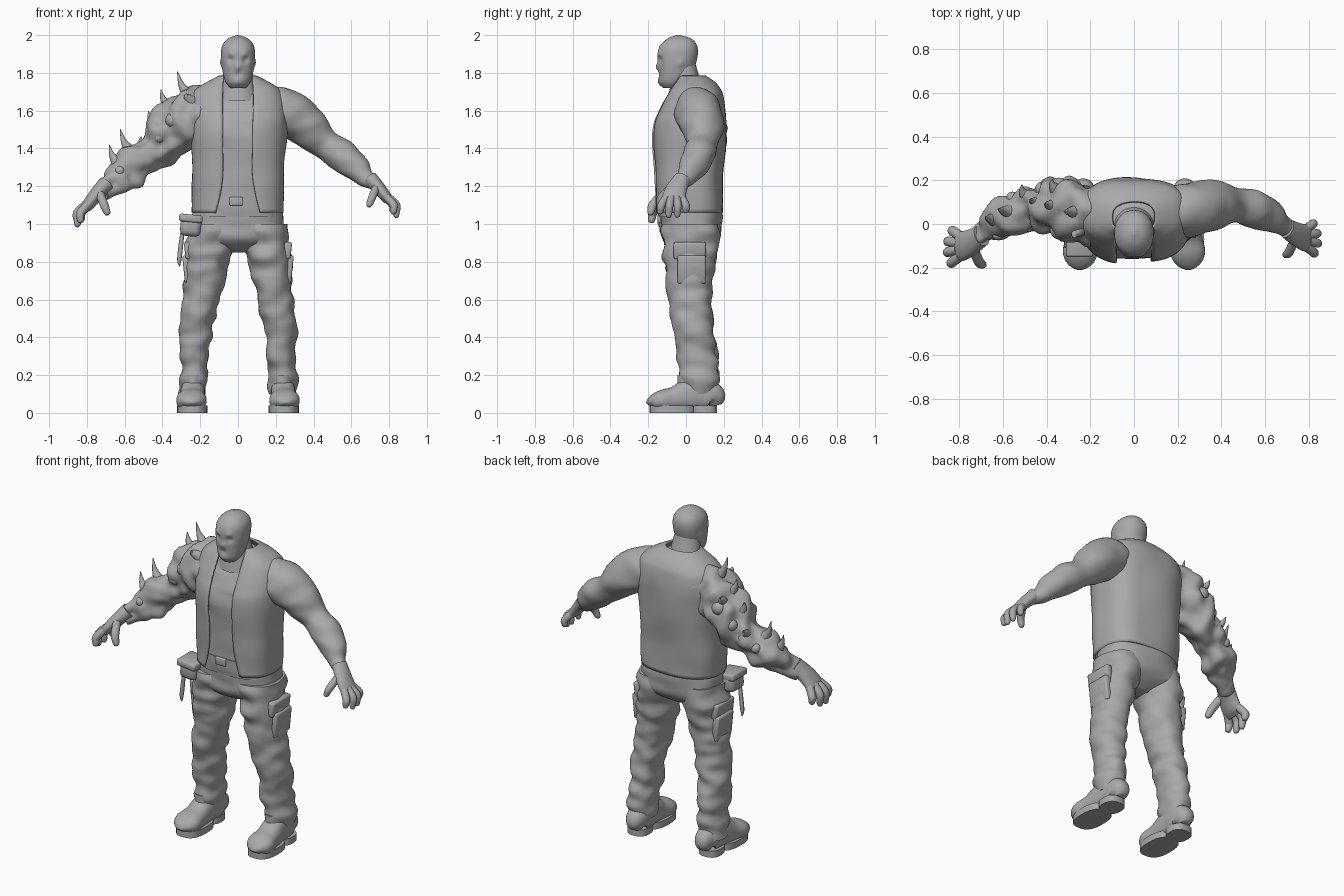
import bpy, bmesh, math
from math import sin, cos, pi
from mathutils import Vector, noise

cube = bpy.data.objects.get("Cube")
if cube:
    bpy.data.objects.remove(cube, do_unlink=True)

clay = bpy.data.materials.new("clay_grey")
clay.use_nodes = True
clay.diffuse_color = (.4, .4, .4, 1)
clay.node_tree.nodes["Principled BSDF"].inputs["Base Color"].default_value = clay.diffuse_color

ALONG_Y = Vector((0, 1, 0))
ALONG_X = Vector((1, 0, 0))
SIDES = {"right": -1, "left": 1}


def finish(name, bm):
    """Turn a bmesh into a smooth-shaded grey object."""
    bmesh.ops.recalc_face_normals(bm, faces=bm.faces)
    mesh = bpy.data.meshes.new(name)
    bm.to_mesh(mesh)
    bm.free()
    mesh.materials.append(clay)
    mesh.shade_smooth()
    mesh.set_sharp_from_angle(angle=math.radians(50))
    obj = bpy.data.objects.new(name, mesh)
    bpy.context.collection.objects.link(obj)
    return obj


def pad(row):
    return tuple(row) + (0,) * (6 - len(row))


def sample(rows, steps):
    """Smoothly interpolate the control rows."""
    out = []
    last = len(rows) - 1
    for i in range(last):
        before, here, after, beyond = (rows[min(max(i + k, 0), last)] for k in (-1, 0, 1, 2))
        for j in range(steps):
            t = j / steps
            out.append([b + .5 * t * (c - a + t * (2 * a - 5 * b + 4 * c - d + t * (3 * (b - c) + d - a)))
                        for a, b, c, d in zip(before, here, after, beyond)])
    return out + [rows[last]]


def power(value, exponent):
    return math.copysign(abs(value) ** (2 / exponent), value)


def loft(name, rows, ref=None, sides=32, steps=6, square=2, fold=0, freq=(7, 7, 14), bumps=()):
    """Skin rings of (x, y, z, radius a, radius b, front gap); rings are level unless ref is given."""
    rows = sample([pad(row) for row in rows], steps)
    centres = [Vector(row[:3]) for row in rows]
    last = len(rows) - 1
    open_front = any(row[5] > 0 for row in rows)
    spans = sides - 1 if open_front else sides
    bm = bmesh.new()
    rings = []
    for i, (x, y, z, radius_a, radius_b, gap) in enumerate(rows):
        a, b = ALONG_X, ALONG_Y
        if ref:
            tangent = (centres[min(i + 1, last)] - centres[max(i - 1, 0)]).normalized()
            b = (ref - tangent * ref.dot(tangent)).normalized()
            a = b.cross(tangent)
        start = math.asin((gap / radius_a) ** (square / 2)) if open_front else 0
        ring = []
        for k in range(sides):
            angle = start + 2 * (pi - start) * k / spans
            out = a * radius_a * power(sin(angle), square) - b * radius_b * power(cos(angle), square)
            point = centres[i] + out
            crease = noise.noise(Vector([u * f for u, f in zip(point, freq)]))
            point += out.normalized() * fold * crease
            for spot, size, push in bumps:
                distance = (point - Vector(spot)).length / size
                point += Vector(push) * math.exp(-distance * distance)
            ring.append(bm.verts.new(point))
        rings.append(ring)
    for low, high in zip(rings, rings[1:]):
        for k in range(spans):
            m = (k + 1) % sides
            bm.faces.new((low[k], low[m], high[m], high[k]))
    if not open_front:
        bm.faces.new(rings[0])
        bm.faces.new(rings[-1])
    return finish(name, bm)


def column(name, rows, **options):
    """Level rings given as (z, half width, front y, back y, centre x, front gap)."""
    return loft(name, [(x, (front + back) / 2, z, width, (back - front) / 2, gap)
                       for z, width, front, back, x, gap in map(pad, rows)], **options)


def tube(name, path, **options):
    """Round tube through (point, radius) pairs."""
    return loft(name, [(*point, radius, radius) for point, radius in path], ref=ALONG_Y, **options)


def box(name, centre, size, tilt=0):
    bm = bmesh.new()
    bmesh.ops.create_cube(bm, size=1)
    bmesh.ops.scale(bm, vec=size, verts=bm.verts)
    bmesh.ops.bevel(bm, geom=bm.edges[:], offset=min(size) / 4, segments=2, profile=.5, affect='EDGES')
    obj = finish(name, bm)
    obj.location = centre
    obj.rotation_euler.y = tilt


# Head with nose, mouth, chin, eye sockets, brows and ears pushed into the surface
features = [((0, -.16, 1.83), .018, (0, -.02, 0)),
            ((0, -.15, 1.79), .014, (0, .007, 0)),
            ((0, -.14, 1.75), .025, (0, -.008, 0))]
for s in SIDES.values():
    features += [((s * .04, -.14, 1.87), .018, (0, .014, 0)),
                 ((s * .04, -.15, 1.9), .02, (0, -.01, 0)),
                 ((s * .09, -.03, 1.85), .02, (s * .008, 0, 0))]
column("head", [(1.72, .04, -.12, -.03), (1.75, .065, -.14, 0), (1.8, .08, -.145, .035),
                (1.88, .09, -.15, .06), (1.94, .085, -.14, .06), (1.98, .055, -.1, .03),
                (2, .006, -.05, -.03)], sides=64, steps=9, square=2.2, bumps=features)
column("neck", [(1.65, .12, -.1, .12), (1.75, .09, -.08, .08), (1.85, .07, -.07, .05)])

# Open sleeveless vest, and a shirt inset beneath it
chest = [((s * .11, -.16, 1.5), .09, (0, -.01, 0)) for s in SIDES.values()]
body = [(1.06, .245, -.165, .195), (1.25, .245, -.17, .2), (1.5, .255, -.17, .21),
        (1.6, .26, -.14, .21), (1.68, .25, -.1, .195), (1.72, .215, -.08, .175),
        (1.755, .155, -.06, .145), (1.785, .1, -.05, .1)]
vest = column("vest", [(*row, 0, .08 + max(0, 1.25 - row[0]) / 5) for row in body],
              sides=72, square=2.6, fold=.012, freq=(6, 6, 6), bumps=chest)
vest.modifiers.new("cloth_thickness", 'SOLIDIFY').thickness = .012
inset = .022
column("shirt", [(z - inset, width - inset, front + inset, back - inset) for z, width, front, back in body],
       sides=48, square=2.6, fold=.012, freq=(5, 5, 18), bumps=chest)

# Trousers seat, belt and buckle
column("hips", [(1.12, .23, -.135, .18), (1, .245, -.13, .19), (.91, .24, -.12, .17),
                (.85, .06, -.03, .08)], sides=48, square=2.4, fold=.012)
column("belt", [(z, .235, -.15, .19) for z in (1.1, 1.14)], sides=48, steps=1, square=2.4)
box("buckle", (-.01, -.15, 1.12), (.07, .02, .045))


def leg_ring(z, s):
    """Trouser leg section: spreads outward and narrows toward the ankle."""
    return (z, .07 + .07 * z * z, -.125 + .13 * (1 - z) ** 1.5,
            .152 + .02 * cos(8 * (z - .2)), s * (.24 - .12 * z * z))


# Trouser legs, cargo pockets and boots
foot = [(.16, .06, .03), (.14, .15, .06), (.04, .18, .065), (-.06, .13, .07),
        (-.13, .11, .08), (-.175, .08, .06), (-.19, .05, .02)]
for side, s in SIDES.items():
    column(side + "_trouser_leg", [leg_ring(1 - i / 10, s) for i in range(10)],
           sides=48, square=2.2, fold=.024, freq=(8, 8, 14))
    box(side + "_pocket_flap", (s * .262, .02, .86), (.04, .17, .09), s * .12)
    box(side + "_pocket", (s * .268, .03, .76), (.04, .15, .15), s * .1)
    loft(side + "_boot_foot", [(s * (.24 - y / 20), y, top / 2 + .01, top / 2, width)
                               for y, top, width in foot], ref=ALONG_X, square=2.3)
    column(side + "_boot_cuff", [(z, .06, -.045, .14, s * .236) for z in (.08, .2)])
    for part, front, back, width in (("heel", .03, .165, .064), ("sole", -.192, .05, .08)):
        column(side + "_boot_" + part, [(z, width, front, back, s * .242) for z in (0, .04)],
               steps=1, square=2.6)

# Belt pouch with flap and a hanging blade on the right hip
box("pouch", (-.25, -.075, .99), (.11, .13, .11), .1)
box("pouch_flap", (-.25, -.08, 1.03), (.124, .142, .04), .1)
tube("hanging_blade", [((-.295, -.1, .95), .011), ((-.31, -.1, .82), .012), ((-.31, -.1, .775), .002)], sides=8)

# Arms: the right one sags, swells and grows lumps
left_arm = [(.13, .06, 1.6, .1), (.22, .06, 1.6, .12), (.32, .08, 1.55, .12), (.4, .09, 1.48, .1),
            (.47, .09, 1.42, .08), (.54, .07, 1.37, .085), (.61, .04, 1.31, .075),
            (.67, 0, 1.25, .05), (.72, -.03, 1.22, .038)]
right_arm = []
for i, (x, y, z, radius) in enumerate(left_arm):
    t = i / (len(left_arm) - 1)
    right_arm.append((-x, y - .035 * t, z - .04 * sin(pi * t) - .03 * t, radius * 1.15))
arms = {"left": left_arm, "right": right_arm}
tube("left_arm", [(row[:3], row[3]) for row in left_arm], sides=40, steps=8, fold=.012)
tube("right_arm", [(row[:3], row[3]) for row in right_arm], sides=48, steps=8, fold=.04, freq=(12, 12, 12))

# Hands: palm, four fanned fingers and a thumb, measured from the wrist
palm = [(-.02, .01, .02, .04, .045), (.03, -.02, -.035, .034, .056),
        (.07, -.035, -.085, .028, .062), (.09, -.035, -.11, .014, .048)]
digits = {"thumb": ((.01, -.055, -.03), (-.01, -.1, -.08), (-.03, -.115, -.13))}
for k, name in enumerate(("index", "middle", "ring", "little")):
    curl = sin(pi * (k + .6) / 4)
    digits[name + "_finger"] = ((.06 + .02 * curl, -.075 + .027 * k, -.08),
                                (.09 + .03 * curl, -.1 + .043 * k, -.12),
                                (.09 + .03 * curl, -.11 + .047 * k, -.15 - .04 * curl))
for side, s in SIDES.items():
    size = 1 if s > 0 else 1.1
    wrist = Vector(arms[side][-1][:3])

    def place(offset):
        x, y, z = offset
        return wrist + Vector((s * x, y, z)) * size

    loft(side + "_palm", [(*place(row[:3]), row[3] * size, row[4] * size) for row in palm], ref=ALONG_Y)
    for name, joints in digits.items():
        base, knuckle, tip = map(place, joints)
        thick = .021 * size
        tube(side + "_" + name, [(base, thick), (knuckle, thick), (knuckle.lerp(tip, .6), thick * .85),
                                 (knuckle.lerp(tip, .9), thick * .6), (tip, thick * .2)], sides=14)

# Curved thorns on the right arm: (arm ring, lean toward the back, length)
for ring, lean, length in ((1, 0, .11), (2, .1, .08), (3, .2, .07), (5, .1, .11), (6, .1, .09),
                           (2, 1, .05), (4, 1, .06), (1, -1, .03)):
    *centre, radius = right_arm[ring]
    centre = Vector(centre)
    out = Vector((-.4, lean, .9)).normalized()
    middle = centre + out * (radius + length / 3) - ALONG_X * .01
    tube("thorn", [(centre + out * radius * .8, .035), (middle, .016),
                   (centre + out * (radius + length), .002)], sides=12)

# Round growths along the front and back of the right arm
for *centre, radius in right_arm[2:7]:
    for s in SIDES.values():
        bm = bmesh.new()
        bmesh.ops.create_icosphere(bm, subdivisions=3, radius=radius * .3)
        finish("growth", bm).location = Vector(centre) + Vector((-.2, s * .85, .3)) * radius * .85
